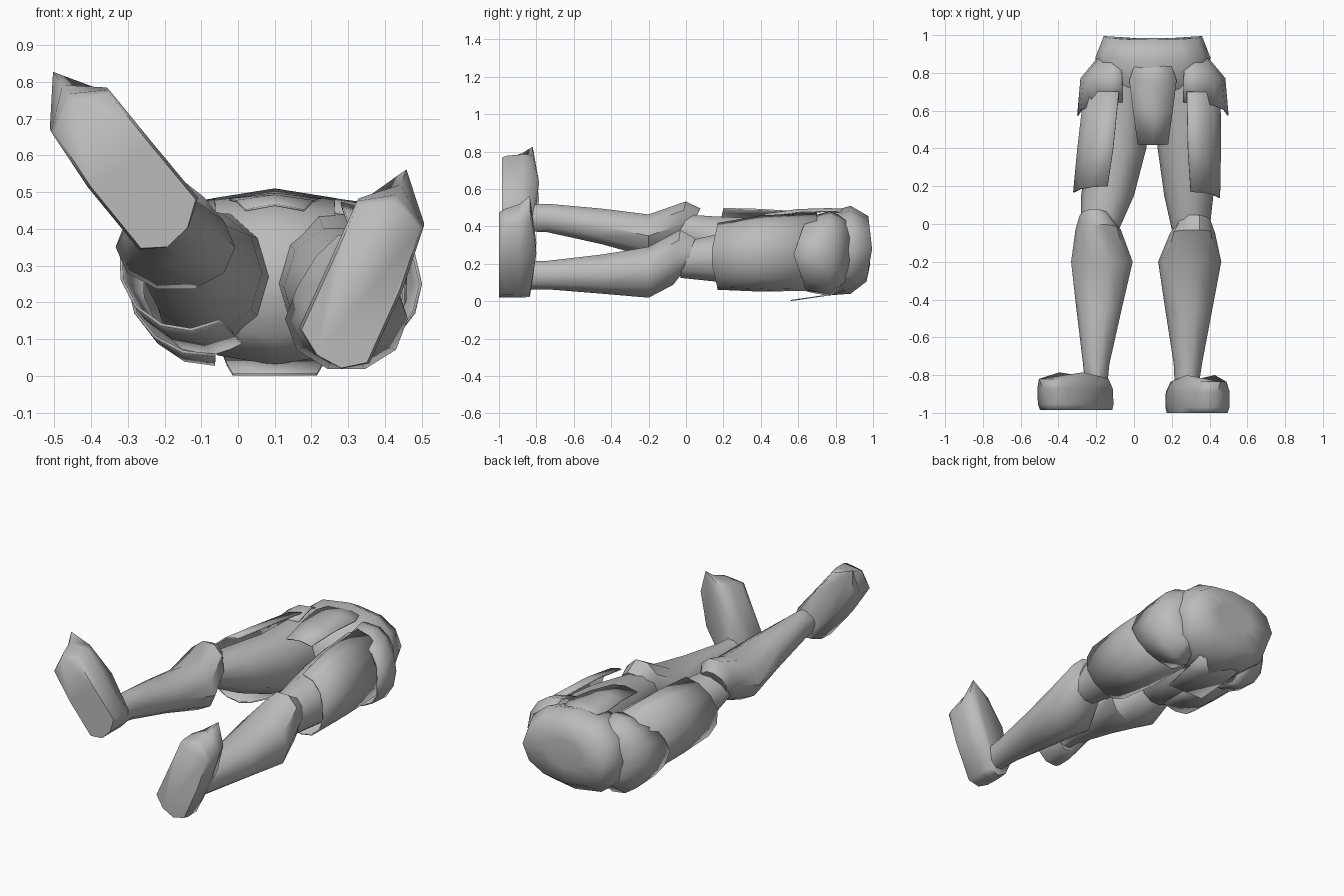
import bpy
from math import sin, cos, pi, radians, copysign

cube = bpy.data.objects.get("Cube")
if cube:
    bpy.data.objects.remove(cube)

grey = bpy.data.materials.new("armour_grey")
grey.use_nodes = True
colour = (0.5, 0.5, 0.5, 1)
grey.diffuse_color = colour
grey.node_tree.nodes["Principled BSDF"].inputs["Base Color"].default_value = colour


def skin(name, rows, closed=True, thick=0, angle=40):
    """Bridge equal rows of points; closed rows get end caps, open ones thickness."""
    n = len(rows[0])
    verts = [p for row in rows for p in row]
    faces = []
    for r in range(len(rows) - 1):
        for i in range(n if closed else n - 1):
            j = (i + 1) % n
            faces.append((r * n + i, r * n + j, (r + 1) * n + j, (r + 1) * n + i))
    if closed:
        last = (len(rows) - 1) * n
        faces += [tuple(reversed(range(n))), tuple(range(last, last + n))]
    mesh = bpy.data.meshes.new(name)
    mesh.from_pydata(verts, [], faces)
    mesh.materials.append(grey)
    ob = bpy.data.objects.new(name, mesh)
    bpy.context.collection.objects.link(ob)
    bpy.ops.object.select_all(action="DESELECT")
    ob.select_set(True)
    bpy.context.view_layer.objects.active = ob
    bpy.ops.object.mode_set(mode="EDIT")
    bpy.ops.mesh.select_all(action="SELECT")
    bpy.ops.mesh.normals_make_consistent(inside=False)
    bpy.ops.object.mode_set(mode="OBJECT")
    if thick:
        mod = ob.modifiers.new("thickness", "SOLIDIFY")
        mod.thickness = thick
        mod.offset = 0
    bpy.ops.object.shade_smooth_by_angle(angle=radians(angle))


def ring(y, x, z, rx, rz, n=10, slant=0, power=1, dish=0):
    """Oval section across y; slant leans its top, dish pulls top and bottom forward."""
    pts = []
    for i in range(n):
        a = 2 * pi * i / n
        c, s = (copysign(abs(v) ** power, v) for v in (cos(a), sin(a)))
        pts.append((x + rx * c, y + slant * s - dish * abs(s), z + rz * s))
    return pts


def arc(y, x, z, rx, rz, side, start, end, dip=0, n=8):
    """Open section facing outward on the given side."""
    angles = [radians(start + (end - start) * i / n) for i in range(n + 1)]
    return [(x + side * rx * cos(a), y + dip * abs(sin(a)), z + rz * sin(a))
            for a in angles]


def flap(name, rows, ridge):
    """Tapering plate with a raised centre line, hung from the waist."""
    skin(name, [[(0.1 - w, y, z), (0.1, y, z + ridge), (0.1 + w, y, z)]
                for y, w, z in rows], closed=False, thick=0.006, angle=60)


# Pelvis with its rounded waist end
skin("pelvis", [
    ring(0.60, 0.1, 0.25, 0.15, 0.15, 12),
    ring(0.74, 0.1, 0.25, 0.28, 0.22, 12, power=0.85),
    ring(0.88, 0.1, 0.275, 0.305, 0.235, 12, power=0.85),
    ring(0.995, 0.1, 0.28, 0.26, 0.175, 12, 0.005, 0.85, 0.025),
    ring(0.985, 0.1, 0.28, 0.12, 0.08, 12),
], angle=75)
flap("front_flap", [(0.89, 0.08, 0.475), (0.76, 0.125, 0.48),
                    (0.60, 0.105, 0.475), (0.42, 0.08, 0.45)], 0.015)
flap("back_flap", [(0.85, 0.14, 0.055), (0.74, 0.13, 0.03), (0.56, 0.115, 0.004)], 0)

# Hip plates
for side, label in ((1, "left"), (-1, "right")):
    hip = 0.1 + side * 0.18
    skin(label + "_hip_plate", [
        arc(0.89, hip, 0.28, 0.10, 0.14, side, -95, 95),
        arc(0.77, hip, 0.255, 0.20, 0.225, side, -95, 95),
        arc(0.575, hip, 0.25, 0.217, 0.195, side, -95, 95, 0.07),
    ], closed=False, thick=0.008, angle=60)

# Thighs: (y, x, z, x radius, z radius)
thighs = {
    "left": [(-0.03, 0.30, 0.22, 0.10, 0.10), (0.15, 0.29, 0.23, 0.13, 0.13),
             (0.40, 0.28, 0.24, 0.155, 0.17), (0.78, 0.27, 0.26, 0.17, 0.19)],
    "right": [(-0.03, -0.18, 0.38, 0.10, 0.09), (0.15, -0.14, 0.33, 0.14, 0.13),
              (0.40, -0.09, 0.28, 0.155, 0.17), (0.78, -0.07, 0.26, 0.17, 0.19)],
}
for label, sections in thighs.items():
    skin(label + "_thigh", [ring(*s) for s in sections])

# Thigh plates wrapping the outer side
plates = {
    "left": (1, [(0.13, 0.30, 0.24, 0.155, 0.175), (0.40, 0.285, 0.255, 0.175, 0.20),
                 (0.70, 0.28, 0.265, 0.178, 0.205)]),
    "right": (-1, [(0.16, -0.14, 0.31, 0.182, 0.185), (0.40, -0.11, 0.29, 0.19, 0.20),
                   (0.70, -0.08, 0.265, 0.185, 0.205)]),
}
for label, (side, sections) in plates.items():
    skin(label + "_thigh_plate",
         [arc(*s, side, -120, 90, dip) for s, dip in zip(sections, (0.04, 0, 0))],
         closed=False, thick=0.008)

# Shins flaring to the calf, then the raised knee: last value slants the section
shins = {
    "left": [(-0.84, 0.28, 0.14, 0.065, 0.08, 0), (-0.74, 0.285, 0.14, 0.075, 0.08, 0),
             (-0.45, 0.29, 0.145, 0.125, 0.11, 0), (-0.20, 0.295, 0.155, 0.167, 0.143, 0),
             (-0.05, 0.31, 0.235, 0.12, 0.155, 0.02), (0.02, 0.32, 0.25, 0.085, 0.09, 0.03)],
    "right": [(-0.84, -0.20, 0.445, 0.06, 0.075, 0), (-0.74, -0.20, 0.445, 0.07, 0.08, 0),
              (-0.45, -0.185, 0.40, 0.12, 0.10, 0), (-0.20, -0.17, 0.35, 0.163, 0.12, 0),
              (-0.03, -0.19, 0.41, 0.12, 0.13, 0.03), (0.04, -0.21, 0.42, 0.08, 0.08, 0.04)],
}
for label, sections in shins.items():
    skin(label + "_shin", [ring(*s[:5], 10, s[5]) for s in sections])

# Feet: outline across and along the sole, outer side positive
outline = [(-0.05, 0), (0.03, -0.01), (0.095, 0.03), (0.108, 0.25), (0.10, 0.43),
           (0.0, 0.475), (-0.095, 0.43), (-0.105, 0.25), (-0.118, 0.05)]


def foot(name, heel, side, tilt, back):
    # Each level: y, width scale, length scale, extra length of the toe
    levels = [(back, 0.93, 0.98, 0), (back + 0.03, 1, 1, 0.01),
              (back + 0.11, 0.98, 1.02, 0.03), (back + 0.165, 0.75, 1.05, 0.06)]
    rows = []
    for y, wide, long, peak in levels:
        row = []
        for u, v in outline:
            lift = 0.035 if y > back + 0.15 and 0.1 < v < 0.3 else 0
            u *= wide
            v = v * long + (peak if v > 0.45 else 0)
            row.append((heel[0] + side * (u * cos(tilt) + v * sin(tilt)), y + lift,
                        heel[1] - u * sin(tilt) + v * cos(tilt)))
        rows.append(row)
    skin(name, rows, angle=75)


foot("left_foot", (0.258, 0.04), 1, radians(21), -1.0)
foot("right_foot", (-0.175, 0.375), -1, radians(36), -0.985)
